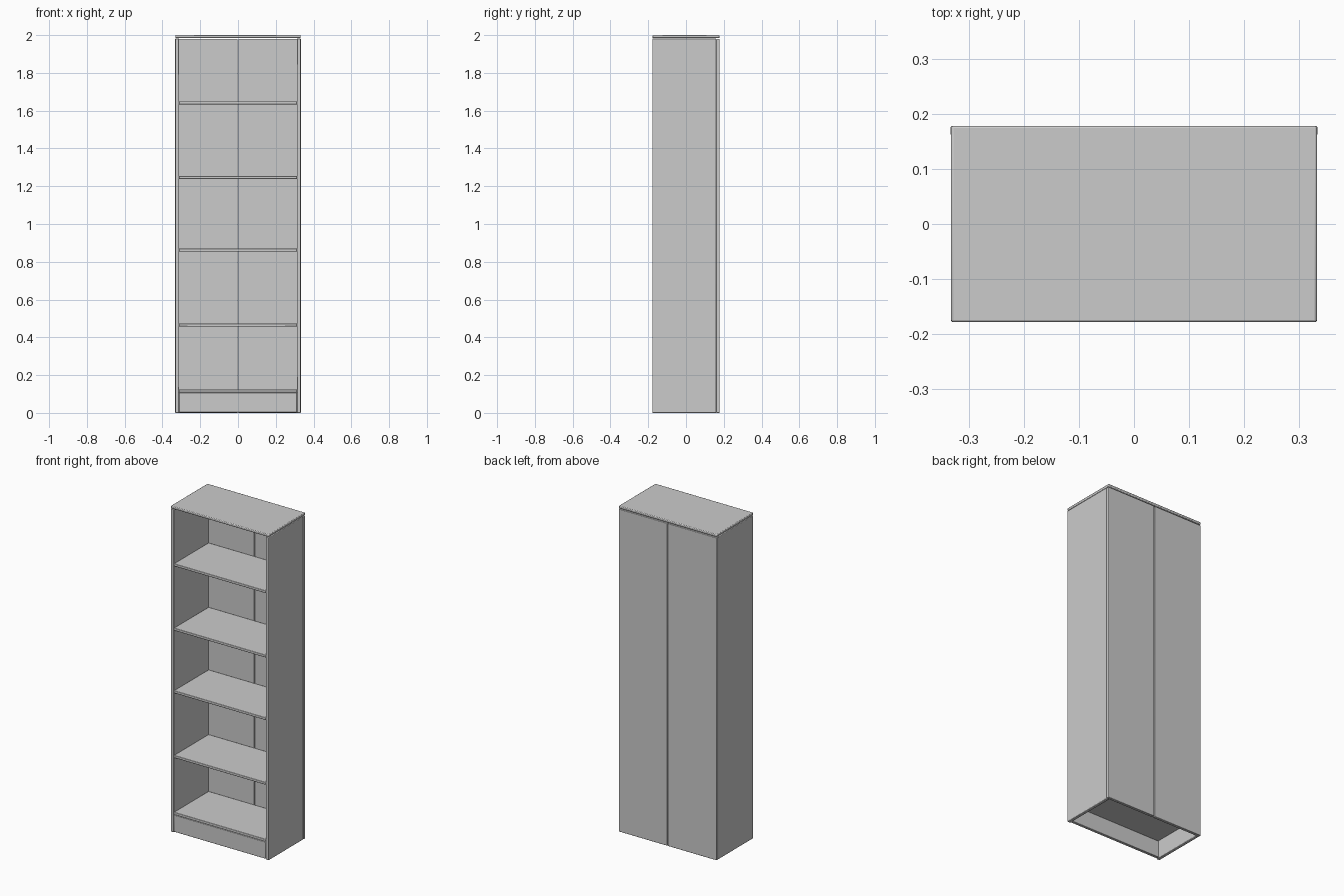
import bpy

if "Cube" in bpy.data.objects:
    bpy.data.objects.remove(bpy.data.objects["Cube"])


def panel(name, x, y, z, bevel=0.003):
    """Box from (min, max) ranges, with softly rounded edges."""
    bpy.ops.mesh.primitive_cube_add(size=1)
    ob = bpy.context.object
    ob.name = name
    ob.location = [(r[0] + r[1]) / 2 for r in (x, y, z)]
    ob.scale = [r[1] - r[0] for r in (x, y, z)]
    bpy.ops.object.transform_apply(location=True, scale=True)
    mod = ob.modifiers.new("soft_edges", "BEVEL")
    mod.width = bevel
    mod.segments = 2
    bpy.ops.object.shade_smooth_by_angle()
    return ob


W, D, T = 0.332, 0.178, 0.02      # half width, half depth, board thickness
BACK = D - 0.018                  # inner face of the back panels
INNER = W - T

# Side boards and the two back panels with a narrow gap between them
for side, s in (("left", -1), ("right", 1)):
    panel(side + "_side", sorted((s * INNER, s * W)), (-D, BACK), (0, 1.982))
    panel(side + "_back_panel", sorted((s * 0.002, s * (W + 0.001))), (BACK, D), (0, 1.98))

# Top board
panel("top_board", (-W, W), (-D, D), (1.984, 2.0), 0.004)

# Shelves, the lowest one forming the floor
for i, z in enumerate((0.116, 0.465, 0.862, 1.246, 1.641)):
    panel(f"shelf_{i + 1}", (-INNER, INNER), (-D + 0.002, BACK), (z - 0.008, z + 0.008))

# Kick board below the floor shelf
panel("kick_board", (-INNER, INNER), (-D + 0.002, -D + 0.02), (0.003, 0.107))
